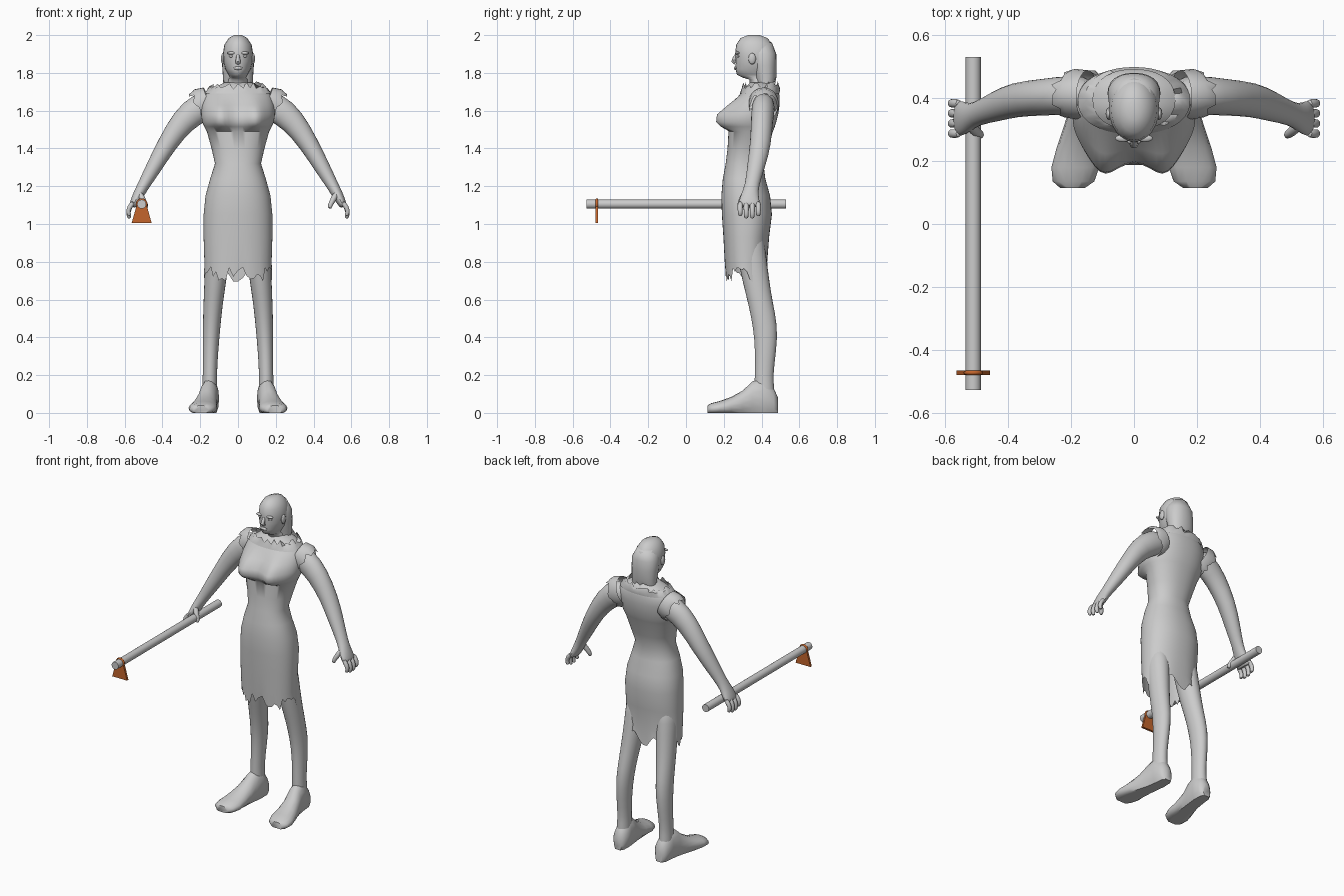
import bpy, bmesh, random
from math import sin, cos, pi, exp, copysign
from mathutils import Vector

random.seed(4)
if "Cube" in bpy.data.objects:
    bpy.data.objects.remove(bpy.data.objects["Cube"])


def material(name, rgb):
    m = bpy.data.materials.new(name)
    m.use_nodes = True
    m.diffuse_color = (*rgb, 1)
    m.node_tree.nodes["Principled BSDF"].inputs["Base Color"].default_value = (*rgb, 1)
    return m


GREY = material("pale grey", (0.6, 0.6, 0.6))
ORANGE = material("burnt orange", (0.55, 0.13, 0.025))


def finish(name, bm, mat=GREY, mirror=False, subdiv=0, angle=50):
    bmesh.ops.recalc_face_normals(bm, faces=bm.faces[:])
    mesh = bpy.data.meshes.new(name)
    bm.to_mesh(mesh)
    bm.free()
    mesh.materials.append(mat)
    ob = bpy.data.objects.new(name, mesh)
    bpy.context.collection.objects.link(ob)
    bpy.ops.object.select_all(action="DESELECT")
    ob.select_set(True)
    bpy.context.view_layer.objects.active = ob
    bpy.ops.object.shade_smooth_by_angle(angle=angle * pi / 180)
    if subdiv:
        ob.modifiers.new("Subdivision", "SUBSURF").levels = subdiv
        ob.modifiers["Subdivision"].render_levels = subdiv
    if mirror:
        ob.modifiers.new("Mirror", "MIRROR")
    return ob


def skin(bm, rings, caps=(True, True)):
    loops = [[bm.verts.new(p) for p in ring] for ring in rings]
    for a, b in zip(loops, loops[1:]):
        for i in range(len(a)):
            j = (i + 1) % len(a)
            bm.faces.new((a[i], a[j], b[j], b[i]))
    for cap, loop in zip(caps, (loops[0], loops[-1])):
        if cap:
            bm.faces.new(loop)


def level_ring(z, rx, front, back, bust=0, segs=24, power=0.9, ragged=0):
    """Horizontal rounded section, optionally bulged at the bust or torn."""
    ring = []
    for i in range(segs):
        c, s = cos(2 * pi * i / segs), sin(2 * pi * i / segs)
        x = rx * copysign(abs(c) ** power, c)
        y = (front + back) / 2 + (back - front) / 2 * copysign(abs(s) ** power, s)
        if s < 0:
            y -= bust * exp(-((abs(x) - 0.1) / 0.055) ** 2) * min(1, -2 * s)
        ring.append(Vector((x, y, z + random.uniform(-ragged, ragged))))
    return ring


def limb_rings(points, segs=12):
    """Sections across a path of (x, y, z, half depth, half width)."""
    rings = []
    for i, (x, y, z, a, b) in enumerate(points):
        p, q = points[max(i - 1, 0)], points[min(i + 1, len(points) - 1)]
        d = (Vector(q[:3]) - Vector(p[:3])).normalized()
        v = d.cross(Vector((0, 1, 0))).normalized()
        u = v.cross(d)
        rings.append([Vector((x, y, z)) + u * a * cos(2 * pi * k / segs)
                      + v * b * sin(2 * pi * k / segs) for k in range(segs)])
    return rings


def ball(name, centre, radii, mirror=False):
    bm = bmesh.new()
    bmesh.ops.create_uvsphere(bm, u_segments=12, v_segments=8, radius=1)
    bmesh.ops.scale(bm, vec=radii, verts=bm.verts)
    bmesh.ops.translate(bm, vec=centre, verts=bm.verts)
    return finish(name, bm, mirror=mirror)


# Dress with a torn hem
sections = [(1.75, .07, .34, .46), (1.72, .13, .31, .485), (1.68, .18, .28, .495),
            (1.63, .192, .24, .495, .03), (1.58, .195, .2, .488, .05),
            (1.54, .19, .195, .478, .05), (1.515, .178, .205, .47, .035),
            (1.49, .165, .225, .46), (1.4, .14, .22, .435), (1.32, .122, .21, .41),
            (1.24, .147, .195, .42), (1.15, .172, .187, .445), (1.05, .182, .19, .455),
            (.93, .182, .198, .44), (.8, .178, .205, .43)]
bm = bmesh.new()
rings = [level_ring(*s, segs=56) for s in sections]
rings.append(level_ring(.735, .18, .21, .435, segs=56, ragged=.045))
skin(bm, rings, (True, False))
finish("dress", bm)

# Torn collar
bm = bmesh.new()
skin(bm, [level_ring(1.69, .178, .285, .495, segs=40),
          level_ring(1.72, .155, .295, .498, segs=40, ragged=.008),
          level_ring(1.735, .13, .3, .49, segs=40, ragged=.022)], (False, False))
finish("collar", bm)

# Head and neck
bm = bmesh.new()
head = [(2.0, .02, .33, .39), (1.985, .048, .29, .43), (1.95, .072, .266, .46),
        (1.9, .08, .26, .474), (1.86, .078, .264, .476), (1.82, .067, .262, .47),
        (1.79, .05, .27, .465), (1.775, .042, .3, .46), (1.765, .052, .335, .455),
        (1.72, .056, .335, .455), (1.67, .08, .33, .46)]
skin(bm, [level_ring(*s, power=1) for s in head])
finish("head", bm, angle=80)

# Hair hanging behind the ears
bm = bmesh.new()
hair = [(1.96, .055, .33, .455), (1.9, .083, .34, .478), (1.84, .084, .35, .48),
        (1.78, .08, .365, .479), (1.745, .078, .375, .472)]
rings = [level_ring(*s) for s in hair]
for p in rings[-1]:
    p.z += random.uniform(-.015, .015)
skin(bm, rings)
finish("hair", bm, angle=70)

# Face
bm = bmesh.new()
skin(bm, limb_rings([(0, .272, 1.905, .006, .007), (0, .258, 1.88, .01, .01),
                     (0, .252, 1.862, .012, .014), (0, .262, 1.85, .008, .012)], 8))
finish("nose", bm)
ball("lips", (0, .262, 1.825), (.024, .009, .009))
ball("brow", (.034, .272, 1.905), (.026, .012, .008), True)
ball("eye", (.034, .278, 1.888), (.014, .01, .007), True)
ball("ear", (.08, .35, 1.875), (.01, .02, .03), True)

# Arms
bm = bmesh.new()
skin(bm, limb_rings([(.12, .41, 1.645, .055, .06), (.2, .41, 1.62, .066, .084),
                     (.29, .402, 1.55, .06, .07), (.375, .396, 1.425, .058, .053),
                     (.44, .372, 1.31, .05, .045), (.503, .348, 1.2, .036, .032),
                     (.53, .337, 1.15, .05, .03), (.553, .335, 1.105, .06, .023),
                     (.56, .335, 1.09, .055, .018)]))
finish("arms", bm, mirror=True, subdiv=1)

# Fingers and thumbs
bm = bmesh.new()
for k in range(4):
    y = .287 + .032 * k
    drop = .012 * (k in (1, 2))
    skin(bm, limb_rings([(.55, y, 1.12, .016, .015), (.578, y, 1.085, .015, .014),
                         (.582, y, 1.06 - drop, .014, .013),
                         (.572, y, 1.04 - drop, .011, .01)], 8))
skin(bm, limb_rings([(.525, .315, 1.17, .02, .02), (.502, .293, 1.125, .017, .016),
                     (.487, .284, 1.1, .015, .014), (.486, .28, 1.08, .01, .01)], 8))
finish("fingers", bm, mirror=True, subdiv=1)

# Torn sleeve edges
bm = bmesh.new()
rings = limb_rings([(.15, .41, 1.645, .078, .084), (.185, .412, 1.63, .08, .094),
                    (.215, .41, 1.61, .073, .088)], 28)
for p in rings[-1]:
    p += Vector((.8, 0, -.6)) * random.uniform(-.03, .015)
skin(bm, rings, (False, False))
finish("sleeves", bm, mirror=True)

# Legs
bm = bmesh.new()
skin(bm, limb_rings([(.1, .33, .98, .08, .072), (.108, .345, .85, .08, .068),
                     (.12, .37, .7, .073, .06), (.132, .395, .58, .066, .053),
                     (.14, .422, .45, .068, .048), (.146, .422, .33, .058, .043),
                     (.149, .412, .2, .05, .038), (.15, .415, .12, .055, .042),
                     (.15, .42, .06, .055, .045)]))
finish("legs", bm, mirror=True, subdiv=1)

# Feet: (y, x, height, half width) from heel to toe
bm = bmesh.new()
rings = []
for y, x, h, w in [(.487, .147, .08, .025), (.465, .148, .13, .045), (.41, .15, .19, .05),
                   (.35, .158, .165, .052), (.3, .168, .118, .058), (.24, .178, .085, .068),
                   (.18, .186, .063, .076), (.135, .192, .052, .066), (.115, .195, .04, .04)]:
    rings.append([Vector((x + w * cos(2 * pi * k / 16), y,
                          max(0, h * (.4 + .6 * sin(2 * pi * k / 16))))) for k in range(16)])
skin(bm, rings)
finish("feet", bm, mirror=True)

# Pole held in the right hand
ROD = Vector((-.51, 0, 1.105))
bm = bmesh.new()
skin(bm, [[ROD + Vector((.024 * cos(k * pi / 12), y, .024 * sin(k * pi / 12)))
           for k in range(24)] for y in (-.526, .53)])
finish("pole", bm)

# Binding ring and flared blade near the pole tip
bpy.ops.mesh.primitive_torus_add(location=ROD + Vector((0, -.472, 0)), rotation=(pi / 2, 0, 0),
                                 major_radius=.024, minor_radius=.007,
                                 major_segments=24, minor_segments=8)
ring = bpy.context.object
ring.name = "binding_ring"
ring.data.materials.append(ORANGE)
bpy.ops.object.shade_smooth()

bm = bmesh.new()
skin(bm, [[ROD + Vector((x, y, z)) for x, z in
           ((-.028, -.012), (.028, -.012), (.053, -.1), (-.053, -.1))]
          for y in (-.479, -.465)])
finish("blade", bm, ORANGE, angle=30)
